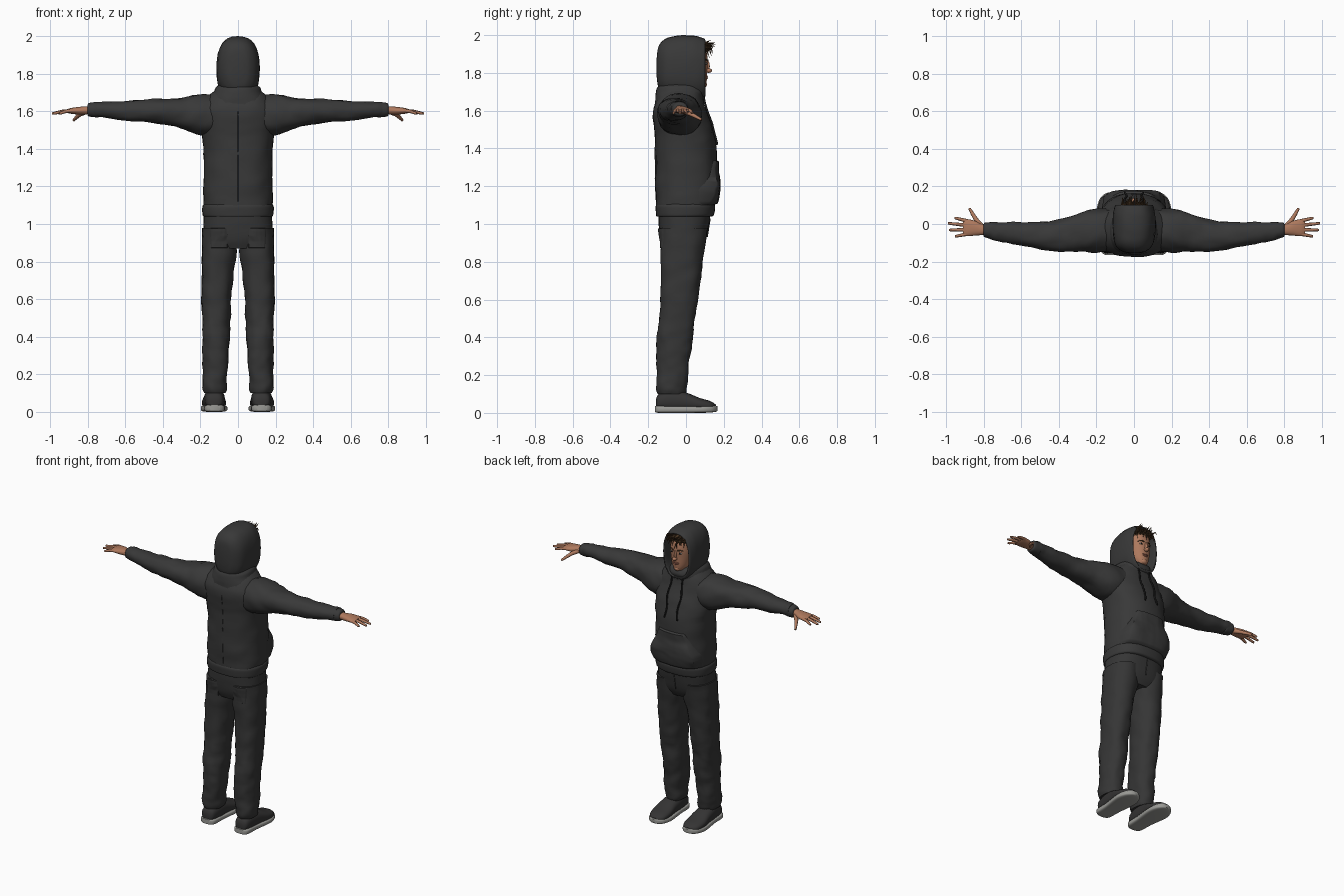
import bpy, bmesh, math, random
from mathutils import Vector, noise
from mathutils.bvhtree import BVHTree

random.seed(4)
default_cube = bpy.data.objects.get("Cube")
if default_cube:
    bpy.data.objects.remove(default_cube, do_unlink=True)


def material(name, red, green, blue):
    mat = bpy.data.materials.new(name)
    mat.use_nodes = True
    mat.diffuse_color = (red, green, blue, 1)
    shader = mat.node_tree.nodes["Principled BSDF"]
    shader.inputs["Base Color"].default_value = (red, green, blue, 1)
    shader.inputs["Roughness"].default_value = 0.8
    return mat


CLOTH = material("charcoal fleece", .04, .04, .04)
DENIM = material("dark denim", .036, .036, .036)
LEATHER = material("dark shoe", .035, .034, .034)
RUBBER = material("grey rubber", .32, .32, .3)
SKIN = material("skin", .42, .19, .11)
LIP = material("lips", .32, .12, .08)
HAIR = material("brown hair", .06, .032, .014)
BLACK = material("black trim", .012, .012, .012)
WHITE = material("eye white", .5, .47, .43)


def finish(name, bm, mat, mirror=False):
    """Turn a bmesh into a smooth object, optionally mirrored over x."""
    bmesh.ops.recalc_face_normals(bm, faces=bm.faces)
    mesh = bpy.data.meshes.new(name)
    bm.to_mesh(mesh)
    bm.free()
    mesh.materials.append(mat)
    obj = bpy.data.objects.new(name, mesh)
    bpy.context.collection.objects.link(obj)
    bpy.ops.object.select_all(action='DESELECT')
    obj.select_set(True)
    bpy.context.view_layer.objects.active = obj
    bpy.ops.object.shade_smooth_by_angle(angle=math.radians(50))
    if mirror:
        obj.modifiers.new("Mirror", 'MIRROR').use_mirror_merge = False
    return obj


def spline(a, b, c, d, t):
    return b + t * (c - a + t * (2*a - 5*b + 4*c - d + t * (3*(b - c) + d - a))) / 2


def loft(name, axis, rings, mat, mirror=False, power=2.2, folds=0, segments=32, steps=5):
    """Skin rings of (position, centre, centre, radius, radius) along an axis."""
    padded = [rings[0]] + rings + [rings[-1]]
    path = [[spline(*vals, s / steps) for vals in zip(*padded[i:i + 4])]
            for i in range(len(rings) - 1) for s in range(steps)] + [rings[-1]]
    bm = bmesh.new()
    loops = []
    for pos, c1, c2, r1, r2 in path:
        loop = []
        for i in range(segments):
            a = math.tau * i / segments
            co, si = math.cos(a), math.sin(a)
            u = c1 + r1 * math.copysign(abs(co) ** (2 / power), co)
            v = c2 + r2 * math.copysign(abs(si) ** (2 / power), si)
            p = Vector({'x': (pos, u, v), 'y': (u, pos, v), 'z': (u, v, pos)}[axis])
            if folds:
                centre = Vector({'x': (pos, c1, c2), 'y': (c1, pos, c2), 'z': (c1, c2, pos)}[axis])
                wave = noise.noise(p * 12) + .6 * noise.noise(p * 26)
                p += (p - centre).normalized() * wave * folds
            loop.append(bm.verts.new(p))
        loops.append(loop)
    for low, high in zip(loops, loops[1:]):
        for i in range(segments):
            j = (i + 1) % segments
            bm.faces.new((low[i], low[j], high[j], high[i]))
    bm.faces.new(loops[0])
    bm.faces.new(loops[-1])
    return finish(name, bm, mat, mirror)


def tubes(name, paths, radius, mat, taper=.5, mirror=False):
    """Round strands along point paths, thinning to the tip."""
    curve = bpy.data.curves.new(name, 'CURVE')
    curve.dimensions = '3D'
    curve.bevel_depth = radius
    curve.bevel_resolution = 2
    curve.use_fill_caps = True
    curve.materials.append(mat)
    for path in paths:
        for side in ((1, -1) if mirror else (1,)):
            sp = curve.splines.new('POLY')
            sp.points.add(len(path) - 1)
            for i, (pt, (x, y, z)) in enumerate(zip(sp.points, path)):
                pt.co = (x * side, y, z, 1)
                pt.radius = 1 - (1 - taper) * i / (len(path) - 1)
            sp.use_smooth = True
    obj = bpy.data.objects.new(name, curve)
    bpy.context.collection.objects.link(obj)


def blob(name, loc, size, mat, mirror=False):
    bm = bmesh.new()
    bmesh.ops.create_uvsphere(bm, u_segments=20, v_segments=12, radius=1)
    for v in bm.verts:
        v.co = Vector(a + b * c for a, b, c in zip(loc, v.co, size))
    finish(name, bm, mat, mirror)


def surface(obj):
    """Return a function giving y on the front (1) or back (-1) of an object."""
    mesh = obj.data
    tree = BVHTree.FromPolygons([v.co for v in mesh.vertices],
                                [list(p.vertices) for p in mesh.polygons])

    def y_at(x, z, side=1):
        hit = tree.ray_cast(Vector((x, side, z)), Vector((0, -side, 0)))[0]
        return hit.y if hit else 0
    return y_at


def patch(name, y_at, centre, width, z0, z1, mat, lift, side=1, mirror=False):
    """Sewn-on panel that follows a garment; its border sinks into the cloth."""
    n = 24
    bm = bmesh.new()
    grid = []
    for j in range(n + 1):
        t = j / n
        z = z0 + (z1 - z0) * t
        row = []
        for i in range(n + 1):
            u = 2 * i / n - 1
            x = centre + u * width(t)
            edge = i in (0, n) or j in (0, n)
            row.append(bm.verts.new((x, y_at(x, z, side) + side * (-.004 if edge else lift(u, t)), z)))
        grid.append(row)
    for a, b in zip(grid, grid[1:]):
        for i in range(n):
            bm.faces.new((a[i], a[i + 1], b[i + 1], b[i]))
    finish(name, bm, mat, mirror)


# Hoodie body, hem, sleeves and cuffs
torso = loft("hoodie_body", 'z', [
    (1.06, 0, -.005, .18, .15), (1.14, 0, 0, .185, .158), (1.25, 0, 0, .182, .163),
    (1.4, 0, 0, .185, .162), (1.5, 0, -.012, .195, .155), (1.6, 0, -.035, .2, .14),
    (1.67, 0, -.03, .165, .12), (1.72, 0, -.02, .11, .1)], CLOTH, folds=.006, power=2.4)
loft("hoodie_hem", 'z', [(1.04, 0, -.008, .182, .148), (1.05, 0, -.005, .188, .154),
     (1.09, 0, -.003, .19, .158), (1.105, 0, -.002, .183, .152)], CLOTH, power=2.4, folds=.002)
loft("sleeves", 'x', [
    (.08, -.025, 1.58, .11, .1), (.2, -.035, 1.58, .115, .11), (.3, -.045, 1.59, .102, .084),
    (.4, -.06, 1.597, .085, .07), (.55, -.06, 1.602, .068, .056), (.7, -.045, 1.607, .052, .044),
    (.77, -.035, 1.61, .044, .041)], CLOTH, True, folds=.008)
loft("cuffs", 'x', [(.74, -.037, 1.608, .042, .038), (.75, -.037, 1.608, .045, .042),
     (.79, -.032, 1.608, .04, .037), (.8, -.032, 1.608, .033, .03)], CLOTH, True, folds=.002)

# Hood with a turned-in rim, and the roll of cloth around the neck
loft("hood", 'y', [
    (-.155, 0, 1.83, .03, .05), (-.145, 0, 1.83, .065, .11), (-.11, 0, 1.83, .1, .15),
    (-.04, 0, 1.828, .114, .17), (.04, 0, 1.826, .114, .171), (.09, 0, 1.825, .104, .16),
    (.102, 0, 1.825, .094, .15), (.092, 0, 1.825, .086, .142), (.03, 0, 1.825, .084, .138)],
    CLOTH, power=2.5, folds=.003)
loft("neck_roll", 'z', [(1.62, 0, -.035, .16, .13), (1.67, 0, -.035, .145, .128),
     (1.7, 0, -.03, .13, .13), (1.725, 0, -.03, .12, .12), (1.74, 0, -.03, .1, .1)],
     CLOTH, folds=.006)

# Pouch pocket with baggy sides, drawstrings, eyelets and seams
chest = surface(torso)
patch("pouch_pocket", chest, 0, lambda t: .175 if t < .35 else .175 - .12 * (t - .35), 1.1, 1.34,
      CLOTH, lambda u, t: .012 + (.04 * u * u + .008) * math.sin(math.pi * min(1, t + .15)) ** 2)
tubes("drawstrings", [[(.045 - .006 * math.sin(i), chest(.045, 1.69 - .027 * i) + .006,
      1.69 - .027 * i) for i in range(11)]], .0055, BLACK, 1, True)
blob("eyelets", (.045, chest(.045, 1.69) + .004, 1.69), (.009, .006, .009), BLACK, True)
seam_heights = [1.12 + .04 * i for i in range(13)]
tubes("back_seam", [[(0, chest(0, z, -1), z) for z in seam_heights]], .002, CLOTH, 1)

# Trousers
loft("trouser_seat", 'z', [(.87, 0, -.02, .13, .1), (.92, 0, -.015, .178, .122),
     (1, 0, -.01, .183, .134), (1.08, 0, -.005, .178, .14)], DENIM, power=2.5, folds=.003)
legs = loft("trouser_legs", 'z', [
    (.1, .124, -.075, .056, .072), (.13, .124, -.075, .064, .08), (.2, .122, -.073, .064, .083),
    (.3, .118, -.068, .07, .088), (.4, .117, -.058, .072, .096), (.5, .116, -.048, .074, .096),
    (.6, .114, -.037, .08, .1), (.72, .109, -.028, .084, .106), (.85, .1, -.02, .094, .114),
    (.98, .094, -.011, .093, .128)], DENIM, True, folds=.008, power=2.3)
seat = surface(legs)
patch("back_pockets", seat, .1, lambda t: .045 + .008 * t, .87, .98, DENIM,
      lambda u, t: .005, -1, True)
tubes("fly_seam", [[(0, .128 - .004 * i, 1.03 - .025 * i) for i in range(5)]], .003, DENIM, 1)

# Shoes
loft("shoe_uppers", 'y', [
    (-.158, .125, .05, .025, .025), (-.14, .125, .06, .045, .042), (-.07, .125, .066, .054, .056),
    (0, .127, .06, .058, .048), (.07, .128, .046, .064, .034), (.13, .126, .036, .054, .026),
    (.16, .124, .03, .02, .012)], LEATHER, True, power=2.4)
loft("shoe_soles", 'y', [
    (-.164, .125, .02, .03, .016), (-.14, .125, .019, .052, .019), (-.05, .125, .018, .057, .018),
    (.07, .127, .018, .071, .018), (.13, .126, .02, .058, .018), (.158, .125, .022, .034, .016),
    (.168, .124, .023, .012, .012)], RUBBER, True, power=4)
tubes("shoe_laces", [[(.127 + s * .03, y, .098 - .4 * y - .008 * s * s)
      for s in (-1, 0, 1)] for y in (.0, .022, .044, .066)], .004, BLACK, 1, True)

# Hands
loft("palms", 'x', [(.77, -.03, 1.607, .028, .022), (.81, -.03, 1.605, .029, .021),
     (.85, -.022, 1.603, .04, .02), (.89, -.02, 1.602, .045, .015),
     (.91, -.02, 1.601, .038, .009)], SKIN, True)
finger_tips = [(.955, .033), (.99, .004), (.985, -.032), (.952, -.066)]
fingers = []
for i, (tip_x, tip_y) in enumerate(finger_tips):
    base = Vector((.88, .014 - .022 * i, 1.603))
    tip = Vector((tip_x, tip_y, 1.588))
    fingers.append([base, base.lerp(tip, .5) + Vector((0, 0, .004)), base.lerp(tip, .9), tip])
tubes("fingers", fingers, .0105, SKIN, .55, True)
tubes("thumbs", [[(.81, -.015, 1.598), (.84, .022, 1.584), (.86, .055, 1.567),
      (.875, .082, 1.552)]], .015, SKIN, .45, True)

# Head and face
loft("head", 'z', [
    (1.64, 0, -.01, .05, .05), (1.71, 0, .015, .048, .055), (1.728, 0, .048, .036, .054),
    (1.76, 0, .04, .055, .07), (1.82, 0, .03, .069, .083), (1.87, 0, .025, .073, .09),
    (1.92, 0, .02, .07, .085), (1.95, 0, .02, .05, .06)], SKIN)
blob("nose_bridge", (0, .112, 1.835), (.009, .014, .032), SKIN)
blob("nose_tip", (0, .119, 1.812), (.014, .019, .012), SKIN)
blob("chin", (0, .095, 1.738), (.022, .016, .016), SKIN)
blob("eyes", (.029, .103, 1.85), (.014, .008, .006), WHITE, True)
blob("irises", (.029, .109, 1.85), (.006, .004, .006), BLACK, True)
blob("upper_lip", (0, .108, 1.782), (.022, .008, .005), LIP)
blob("lower_lip", (0, .108, 1.773), (.019, .008, .006), LIP)
tubes("eyebrows", [[(.014, .115, 1.866), (.032, .109, 1.871), (.05, .094, 1.865)]],
      .005, HAIR, .5, True)

# Tousled fringe
blob("hair_cap", (0, .025, 1.925), (.08, .082, .042), HAIR)
locks = []
for i in range(70):
    x = random.uniform(-.065, .065)
    root = Vector((x, random.uniform(.06, .09), random.uniform(1.92, 1.95)))
    reach = random.uniform(.03, .08)
    rise = random.uniform(-.01, .035) if i % 3 == 0 else random.uniform(-.045, -.005)
    sway = random.uniform(-.02, .02)
    locks.append([root, root + Vector((sway / 2, reach * .55, rise * .3 + .008)),
                  root + Vector((sway, reach * (1 if rise > 0 else .7), rise))])
tubes("hair_locks", locks, .006, HAIR, .15)
